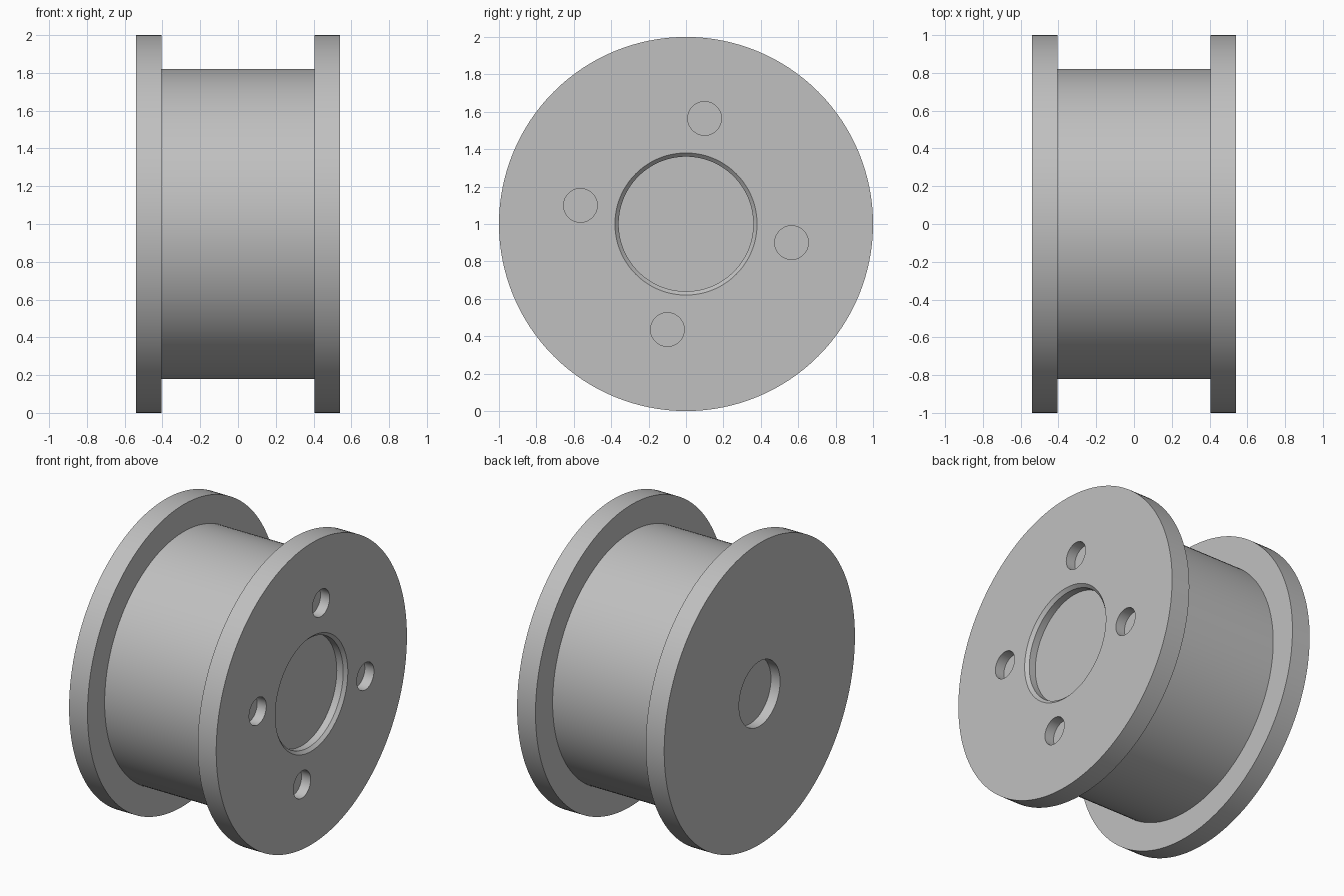
import bpy
import bmesh
import math
from mathutils import Matrix

cube = bpy.data.objects.get("Cube")
if cube:
    bpy.data.objects.remove(cube, do_unlink=True)

SEGMENTS = 128
HALF_WIDTH = 0.54      # outer faces of the flanges
INNER = 0.405          # inner faces of the flanges
DEPTH = 0.067          # depth of all recesses
CHAMFER = 0.02

grey = bpy.data.materials.new("machined grey")
grey.use_nodes = True
colour = (0.527, 0.527, 0.527, 1)
grey.diffuse_color = colour
grey.node_tree.nodes["Principled BSDF"].inputs["Base Color"].default_value = colour


def make_object(name, bm):
    bmesh.ops.recalc_face_normals(bm, faces=bm.faces)
    mesh = bpy.data.meshes.new(name)
    bm.to_mesh(mesh)
    bm.free()
    mesh.materials.append(grey)
    obj = bpy.data.objects.new(name, mesh)
    bpy.context.collection.objects.link(obj)
    return obj


def lathe(name, profile):
    """Spin (x, radius) points about the x axis, standing on the ground."""
    bm = bmesh.new()
    verts = [bm.verts.new((x, 0, r)) for x, r in profile]
    edges = [bm.edges.new(pair) for pair in zip(verts, verts[1:])]
    bmesh.ops.spin(bm, geom=verts + edges, cent=(0, 0, 0), axis=(1, 0, 0),
                   angle=math.tau, steps=SEGMENTS)
    bmesh.ops.remove_doubles(bm, verts=bm.verts, dist=0.0001)
    bmesh.ops.translate(bm, verts=bm.verts, vec=(0, 0, 1))
    return make_object(name, bm)


# Spool: shaft recess, left flange, barrel, right flange, chamfered hub recess
spool = lathe("flanged_spool", [
    (-HALF_WIDTH + DEPTH, 0), (-HALF_WIDTH + DEPTH, 0.215),
    (-HALF_WIDTH, 0.215), (-HALF_WIDTH, 1), (-INNER, 1),
    (-INNER, 0.82), (INNER, 0.82),
    (INNER, 1), (HALF_WIDTH, 1), (HALF_WIDTH, 0.36 + CHAMFER),
    (HALF_WIDTH - CHAMFER, 0.36), (HALF_WIDTH - DEPTH, 0.36),
    (HALF_WIDTH - DEPTH, 0),
])

# Four blind bolt holes in the right-hand face
bm = bmesh.new()
for i in range(4):
    angle = math.radians(80 + 90 * i)
    place = Matrix.Translation((HALF_WIDTH, 0.573 * math.cos(angle),
                                1 + 0.573 * math.sin(angle)))
    bmesh.ops.create_cone(bm, cap_ends=True, segments=48, radius1=0.09,
                          radius2=0.09, depth=2 * DEPTH,
                          matrix=place @ Matrix.Rotation(math.pi / 2, 4, "Y"))
cutter = make_object("bolt_hole_cutter", bm)
cutter.hide_render = True

cut = spool.modifiers.new("bolt holes", "BOOLEAN")
cut.operation = "DIFFERENCE"
cut.solver = "EXACT"
cut.object = cutter

bpy.ops.object.select_all(action="DESELECT")
spool.select_set(True)
bpy.context.view_layer.objects.active = spool
bpy.ops.object.modifier_apply(modifier=cut.name)
bpy.data.objects.remove(cutter, do_unlink=True)
bpy.ops.object.shade_smooth_by_angle(angle=math.radians(30))
